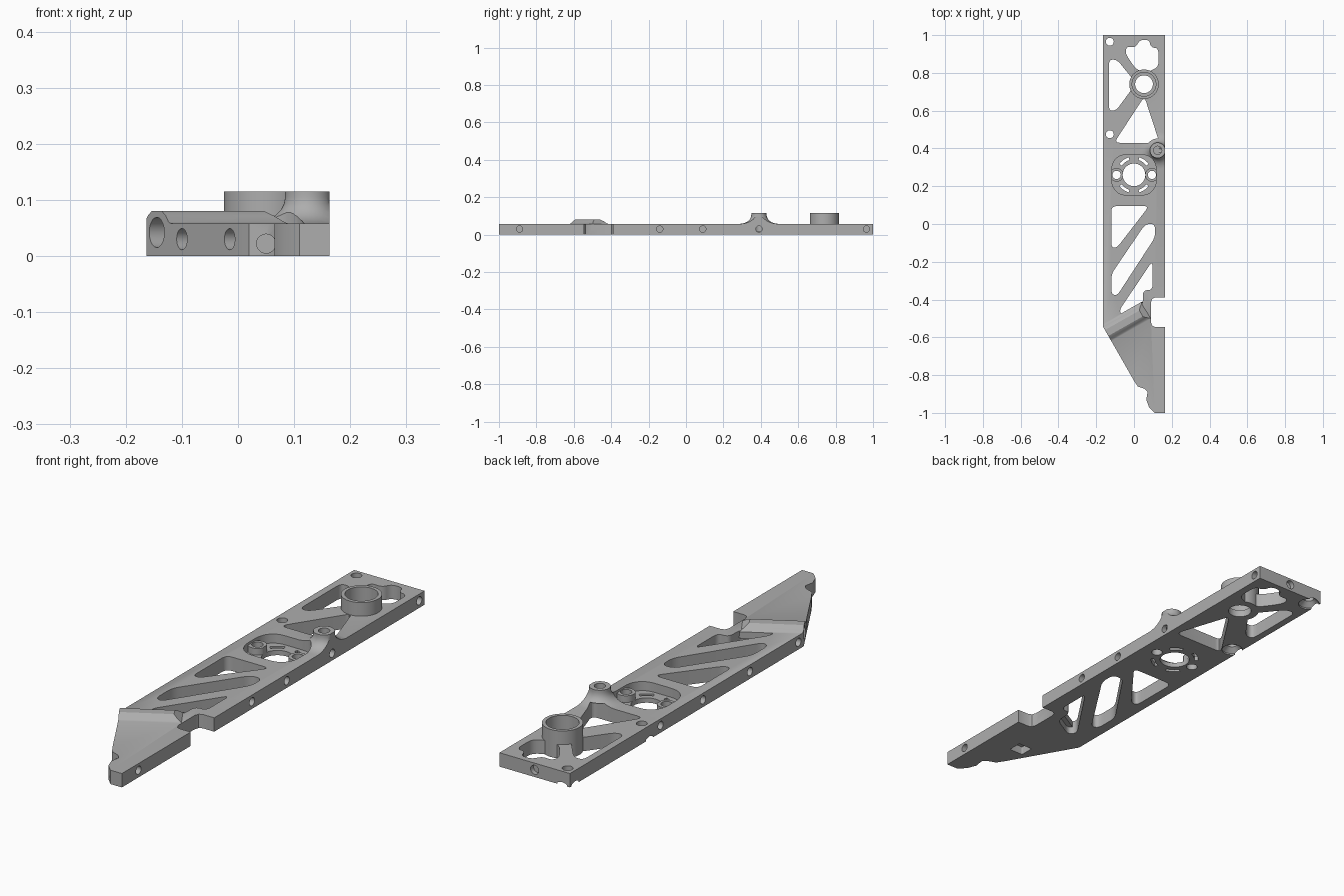
import bpy, bmesh
from math import sin, cos, pi, radians
from mathutils import Vector, Matrix

if "Cube" in bpy.data.objects:
    bpy.data.objects.remove(bpy.data.objects["Cube"])

T = 0.058       # plate thickness
EDGE = 0.163    # half width
metal = bpy.data.materials.new("grey_metal")
metal.use_nodes = True
GREY = (0.42, 0.42, 0.42, 1)
metal.diffuse_color = GREY
metal.node_tree.nodes["Principled BSDF"].inputs["Base Color"].default_value = GREY


def finish(name, bm):
    bmesh.ops.recalc_face_normals(bm, faces=bm.faces)
    me = bpy.data.meshes.new(name)
    bm.to_mesh(me)
    bm.free()
    me.materials.append(metal)
    ob = bpy.data.objects.new(name, me)
    bpy.context.collection.objects.link(ob)
    return ob


def rounded(pts, r, n=5):
    """Round each corner of a polygon with a quadratic curve."""
    out = []
    for i, p in enumerate(pts):
        p, a, b = Vector(p), Vector(pts[i - 1]), Vector(pts[(i + 1) % len(pts)])
        s = p + (a - p).normalized() * min(r, (a - p).length * 0.45)
        e = p + (b - p).normalized() * min(r, (b - p).length * 0.45)
        for k in range(n + 1):
            t = k / n
            out.append(s * (1 - t) ** 2 + p * 2 * t * (1 - t) + e * t * t)
    return out


def prism(name, pts, z0, z1):
    bm = bmesh.new()
    face = bm.faces.new([bm.verts.new((p[0], p[1], z0)) for p in pts])
    top = bmesh.ops.extrude_face_region(bm, geom=[face])["geom"]
    bmesh.ops.translate(bm, vec=(0, 0, z1 - z0),
                        verts=[v for v in top if isinstance(v, bmesh.types.BMVert)])
    return finish(name, bm)


def circle(x, y, r, n=40):
    return [(x + r * cos(2 * pi * i / n), y + r * sin(2 * pi * i / n)) for i in range(n)]


def lathe(name, x, y, profile, n=40):
    """Closed solid of revolution from (radius, height) pairs."""
    bm = bmesh.new()
    rings = [[bm.verts.new((p[0], p[1], z)) for p in circle(x, y, r, n)] for r, z in profile]
    for a, b in zip(rings, rings[1:]):
        for i in range(n):
            j = (i + 1) % n
            bm.faces.new((a[i], a[j], b[j], b[i]))
    bm.faces.new(rings[0])
    bm.faces.new(rings[-1])
    return finish(name, bm)


def drill(pos, direction, r, depth):
    """Horizontal hole cutter, starting just outside pos and going inward."""
    d = Vector(direction).normalized()
    bm = bmesh.new()
    rot = d.to_track_quat('Z', 'Y').to_matrix().to_4x4()
    mat = Matrix.Translation(Vector(pos) + d * (depth / 2 - 0.02)) @ rot
    bmesh.ops.create_cone(bm, cap_ends=True, segments=20, radius1=r, radius2=r,
                          depth=depth + 0.04, matrix=mat)
    return finish("drill_cutter", bm)


def combine(ob, other, op='DIFFERENCE'):
    mod = ob.modifiers.new("combine", 'BOOLEAN')
    mod.operation, mod.object, mod.solver = op, other, 'EXACT'
    dg = bpy.context.evaluated_depsgraph_get()
    me = bpy.data.meshes.new_from_object(ob.evaluated_get(dg))
    ob.modifiers.clear()
    ob.data = me
    bpy.data.objects.remove(other)


# Plate outline with the side notch and the hooked tip
hook = rounded([(0.11, -1), (0.065, -0.945), (0.075, -0.875), (0.025, -0.87)], 0.025)
notch = rounded([(0.09, -0.545), (0.09, -0.39)], 0.02)
outline = [(-EDGE, 1), (-EDGE, -0.545), (0, -0.83), (0.02, -0.86), (0.055, -0.872),
           (0.072, -0.89), (0.065, -0.93), (0.08, -0.97), (0.11, -1), (EDGE, -1),
           (EDGE, -0.545), (0.11, -0.545), (0.096, -0.538), (0.09, -0.52),
           (0.09, -0.415), (0.096, -0.397), (0.11, -0.39), (EDGE, -0.39), (EDGE, 1)]
plate = prism("frame_plate", outline, 0, T)

# Lightening windows
windows = [
    [(-0.133, 0.87), (-0.09, 0.87), (0.0, 0.76), (0.0, 0.73), (-0.095, 0.6), (-0.133, 0.6)],
    [(0.055, 0.675), (0.135, 0.43), (-0.105, 0.43)],
    [(-0.12, 0.095), (0.08, 0.095), (-0.09, -0.125), (-0.12, -0.125)],
    [(0.112, 0.0), (0.06, 0.0), (-0.12, -0.265), (-0.12, -0.37), (-0.09, -0.38), (0.112, -0.07)],
    [(0.098, -0.195), (0.098, -0.35), (0.047, -0.35), (0.047, -0.43), (-0.055, -0.49),
     (-0.08, -0.46)],
    [(-0.045, 0.9), (-0.04, 0.94), (0.01, 0.935), (0.03, 0.975), (0.08, 0.975), (0.09, 0.935),
     (0.13, 0.93), (0.13, 0.83), (0.06, 0.8), (0.01, 0.82)],
]
for pts in windows:
    combine(plate, prism("window_cutter", rounded(pts, 0.03), -0.1, 0.2))

# Bearing boss with a stepped bore
BX, BY = 0.053, 0.74
combine(plate, prism("boss", circle(BX, BY, 0.078, 56), 0, 0.115), 'UNION')
combine(plate, lathe("bore_cutter", BX, BY, [(0.047, -0.05), (0.047, 0.03), (0.063, 0.03),
                                            (0.063, 0.2)], 48))

# Flared standoff, trimmed at the plate edge
PX, PY = 0.125, 0.39
flare = [(0.1, 0.03), (0.1, T)]
flare += [(0.1 - 0.059 * sin(a), 0.105 - 0.046 * cos(a))
          for a in (radians(15 * k) for k in range(1, 7))]
post = lathe("standoff", PX, PY, flare + [(0.041, 0.115)])
keep = prism("trim", [(-0.1, 0.2), (EDGE, 0.2), (EDGE, 0.6), (-0.1, 0.6)], 0.04, 0.2)
combine(post, keep, 'INTERSECT')
combine(post, prism("window_cutter", rounded(windows[1], 0.03), -0.1, 0.07))
combine(plate, post, 'UNION')
combine(plate, prism("post_cutter", circle(PX, PY, 0.022, 24), -0.1 + T + 0.06, 0.2))

# Round recess with central hole, arc slots and two screw seats
CY = 0.26
recess = rounded([(-0.075, CY + 0.107), (-0.118, CY + 0.06), (-0.118, CY - 0.06),
                  (-0.075, CY - 0.107), (0.075, CY - 0.107), (0.118, CY - 0.06),
                  (0.118, CY + 0.06), (0.075, CY + 0.107)], 0.04)
combine(plate, prism("recess_cutter", recess, 0.02, 0.2))
for sx in (-0.092, 0.095):
    combine(plate, prism("screw_seat", circle(sx, CY, 0.036, 28), 0.005, 0.048), 'UNION')
combine(plate, prism("centre_cutter", circle(0, CY, 0.06), -0.1, 0.2))
for sx in (-0.092, 0.095):
    combine(plate, prism("screw_cutter", circle(sx, CY, 0.022, 24), -0.1, 0.2))
for mid in (55, 125, 235, 305):
    arc = [radians(mid + k) for k in range(-18, 19, 6)]
    pts = [(0.097 * cos(a), CY + 0.097 * sin(a)) for a in arc]
    pts += [(0.082 * cos(a), CY + 0.082 * sin(a)) for a in reversed(arc)]
    combine(plate, prism("slot_cutter", pts, -0.1, 0.2))

# Slanted rib over the diagonal bore
along = Vector((0.87, 0.493, 0)).normalized()
side = Vector((-along.y, along.x, 0))
start = Vector((-0.145, -0.577, 0))
section = [(-0.052, 0.03), (-0.052, 0.057), (-0.042, 0.061), (-0.032, 0.072), (-0.018, 0.08),
           (0.018, 0.08), (0.032, 0.072), (0.042, 0.061), (0.052, 0.057), (0.052, 0.03)]
bm = bmesh.new()
ends = []
for length, slope in ((0.0, 0), (0.245, 1)):
    ends.append([bm.verts.new(start + along * (length - slope * max(0, z - 0.055) * 1.4)
                              + side * s + Vector((0, 0, z))) for s, z in section])
for i in range(len(section)):
    j = (i + 1) % len(section)
    bm.faces.new((ends[0][i], ends[0][j], ends[1][j], ends[1][i]))
for end in ends:
    bm.faces.new(end)
rib = finish("slanted_rib", bm)
trim = prism("trim", [(-EDGE, 0), (-EDGE, -0.545), (0, -0.83), (0.09, -0.83), (0.09, 0)], 0, 0.2)
combine(rib, trim, 'INTERSECT')
combine(plate, rib, 'UNION')
combine(plate, drill(start + Vector((0, 0, 0.042)), along, 0.027, 0.14))

# Holes in the slanted edge and the blind pocket underneath
for x in (-0.1, -0.015):
    combine(plate, drill((x, -0.545 - (x + EDGE) * 1.75, 0.03), along, 0.019, 0.06))
combine(plate, prism("pocket_cutter", rounded([(-0.02, -0.68), (-0.02, -0.74), (0.045, -0.74),
                                               (0.045, -0.68)], 0.005), -0.05, 0.035))

# Edge screw holes
for y in (-0.89, -0.14, 0.09, 0.39, 0.965):
    combine(plate, drill((EDGE, y, 0.03), (-1, 0, 0), 0.017, 0.03))
for y in (-0.51, -0.19, 0.12, 0.4):
    combine(plate, drill((-EDGE, y, 0.03), (1, 0, 0), 0.017, 0.025))
combine(plate, drill((0, 1, 0.03), (0, -1, 0), 0.019, 0.02))
combine(plate, drill((0.05, -0.87, 0.022), (0, 1, 0), 0.017, 0.025))

# Countersunk vertical mounting holes
for y in (0.965, 0.475):
    combine(plate, lathe("mount_cutter", -0.128, y, [(0.042, -0.02), (0.042, 0.006),
                                                     (0.021, 0.026), (0.021, 0.2)], 28))

# Crisp edges, smooth cylinders
bpy.context.view_layer.objects.active = plate
plate.select_set(True)
bpy.ops.object.shade_smooth_by_angle(angle=radians(28))
